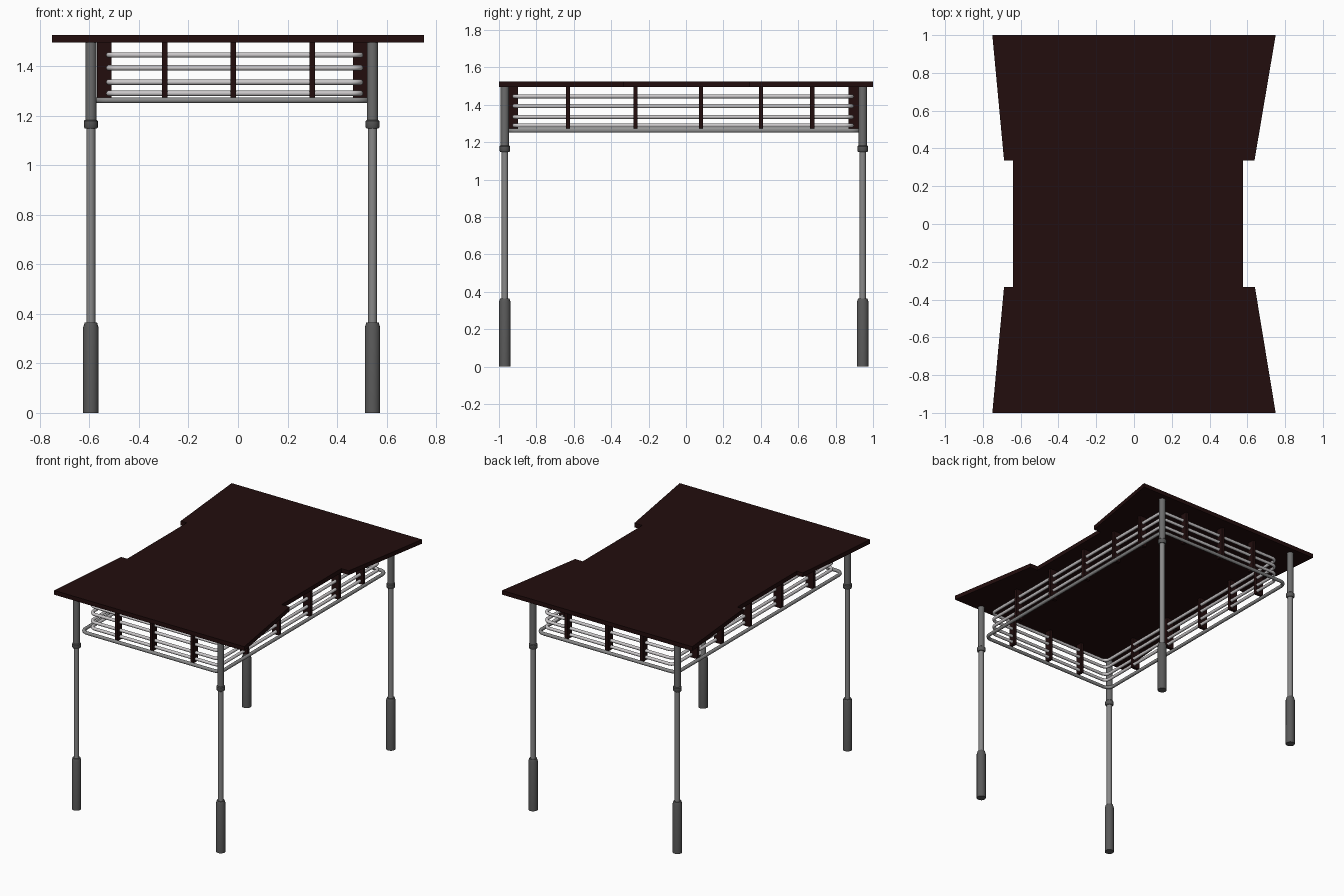
import bpy, bmesh, math

if "Cube" in bpy.data.objects:
    bpy.data.objects.remove(bpy.data.objects["Cube"])


def material(name, col):
    m = bpy.data.materials.new(name)
    m.diffuse_color = (*col, 1)
    m.use_nodes = True
    m.node_tree.nodes["Principled BSDF"].inputs["Base Color"].default_value = m.diffuse_color
    return m


WOOD = material("dark_brown", (0.016, 0.004, 0.004))
BASE = material("dark_grey", (0.10, 0.10, 0.10))
UPPER = material("mid_grey", (0.15, 0.15, 0.15))
POLE = material("steel_grey", (0.25, 0.25, 0.25))
RAIL = material("light_grey", (0.60, 0.58, 0.59))


def finish(bm, name, mat, smooth=False):
    bmesh.ops.recalc_face_normals(bm, faces=bm.faces)
    me = bpy.data.meshes.new(name)
    bm.to_mesh(me)
    bm.free()
    me.materials.append(mat)
    ob = bpy.data.objects.new(name, me)
    bpy.context.collection.objects.link(ob)
    if smooth:
        bpy.ops.object.select_all(action='DESELECT')
        ob.select_set(True)
        bpy.context.view_layer.objects.active = ob
        bpy.ops.object.shade_smooth_by_angle(angle=math.radians(40))
    return ob


def lathe(name, x, y, profile, mat, n=16):
    """Closed turned part from (radius, z) pairs."""
    bm = bmesh.new()
    rings = [[bm.verts.new((x + r * math.cos(2 * math.pi * i / n),
                            y + r * math.sin(2 * math.pi * i / n), z))
              for i in range(n)] for r, z in profile]
    for a, b in zip(rings, rings[1:]):
        for i in range(n):
            j = (i + 1) % n
            bm.faces.new((a[i], a[j], b[j], b[i]))
    bm.faces.new(rings[0])
    bm.faces.new(rings[-1])
    return finish(bm, name, mat, True)


def box(name, x0, x1, y0, y1, z0, z1, mat):
    bm = bmesh.new()
    bmesh.ops.create_cube(bm, size=1)
    for v in bm.verts:
        v.co = ((x0 + x1) / 2 + v.co.x * (x1 - x0),
                (y0 + y1) / 2 + v.co.y * (y1 - y0),
                (z0 + z1) / 2 + v.co.z * (z1 - z0))
    return finish(bm, name, mat)


def ring_rail(name, x0, x1, y0, y1, z, corner, r, mat, n=10, seg=6):
    """Round tube along a rounded rectangle."""
    bm = bmesh.new()
    rings = []
    corners = [(x1 - corner, y1 - corner), (x0 + corner, y1 - corner),
               (x0 + corner, y0 + corner), (x1 - corner, y0 + corner)]
    for q, (cx, cy) in enumerate(corners):
        for s in range(seg + 1):
            a = (q + s / seg) * math.pi / 2
            ring = []
            for k in range(n):
                t = 2 * math.pi * k / n
                d = corner + r * math.cos(t)
                ring.append(bm.verts.new((cx + d * math.cos(a), cy + d * math.sin(a),
                                          z + r * math.sin(t))))
            rings.append(ring)
    for i, a in enumerate(rings):
        b = rings[(i + 1) % len(rings)]
        for k in range(n):
            m = (k + 1) % n
            bm.faces.new((a[k], a[m], b[m], b[k]))
    return finish(bm, name, mat, True)


# Notched top
outline = [(-.75, -1), (.75, -1), (.64, -.333), (.578, -.333), (.578, .337), (.638, .337),
           (.75, 1), (-.75, 1), (-.688, .337), (-.64, .337), (-.64, -.333), (-.688, -.333)]
bm = bmesh.new()
face = bm.faces.new([bm.verts.new((x, y, 1.495)) for x, y in outline])
ext = bmesh.ops.extrude_face_region(bm, geom=[face])
for v in ext["geom"]:
    if isinstance(v, bmesh.types.BMVert):
        v.co.z = 1.525
finish(bm, "table_top", WOOD)

# Four legs, each with foot sleeve, pole, collar and upper tube
for sx, x in (("left", -.594), ("right", .543)):
    for sy, y in (("front", -.969), ("back", .945)):
        tag = f"{sy}_{sx}"
        lathe(f"{tag}_foot_sleeve", x, y, [(.031, 0), (.031, .345), (.025, .365)], BASE)
        lathe(f"{tag}_pole", x, y, [(.018, .36), (.018, 1.16)], POLE)
        lathe(f"{tag}_collar", x, y, [(.024, 1.148), (.028, 1.153), (.028, 1.178), (.023, 1.183)], BASE)
        lathe(f"{tag}_upper_tube", x, y, [(.0225, 1.175), (.0225, 1.497)], UPPER)

# Four upper rails and the wider lower rail
for i, z in enumerate((1.29, 1.335, 1.393, 1.445)):
    ring_rail(f"basket_rail_{i + 1}", -.522, .495, -.918, .887, z, .04, .011, RAIL)
ring_rail("lower_rail", -.572, .523, -.95, .925, 1.262, .05, .012, POLE)

# Vertical brackets holding the rails on all four sides
for i, y in enumerate((-.63, -.27, .08, .40, .675)):
    box(f"left_bracket_{i + 1}", -.57, -.51, y - .011, y + .011, 1.268, 1.497, WOOD)
    box(f"right_bracket_{i + 1}", .465, .522, y - .011, y + .011, 1.268, 1.497, WOOD)
for i, x in enumerate((-.295, -.02, .30)):
    box(f"front_bracket_{i + 1}", x - .011, x + .011, -.948, -.897, 1.268, 1.497, WOOD)
    box(f"back_bracket_{i + 1}", x - .011, x + .011, .868, .922, 1.268, 1.497, WOOD)
